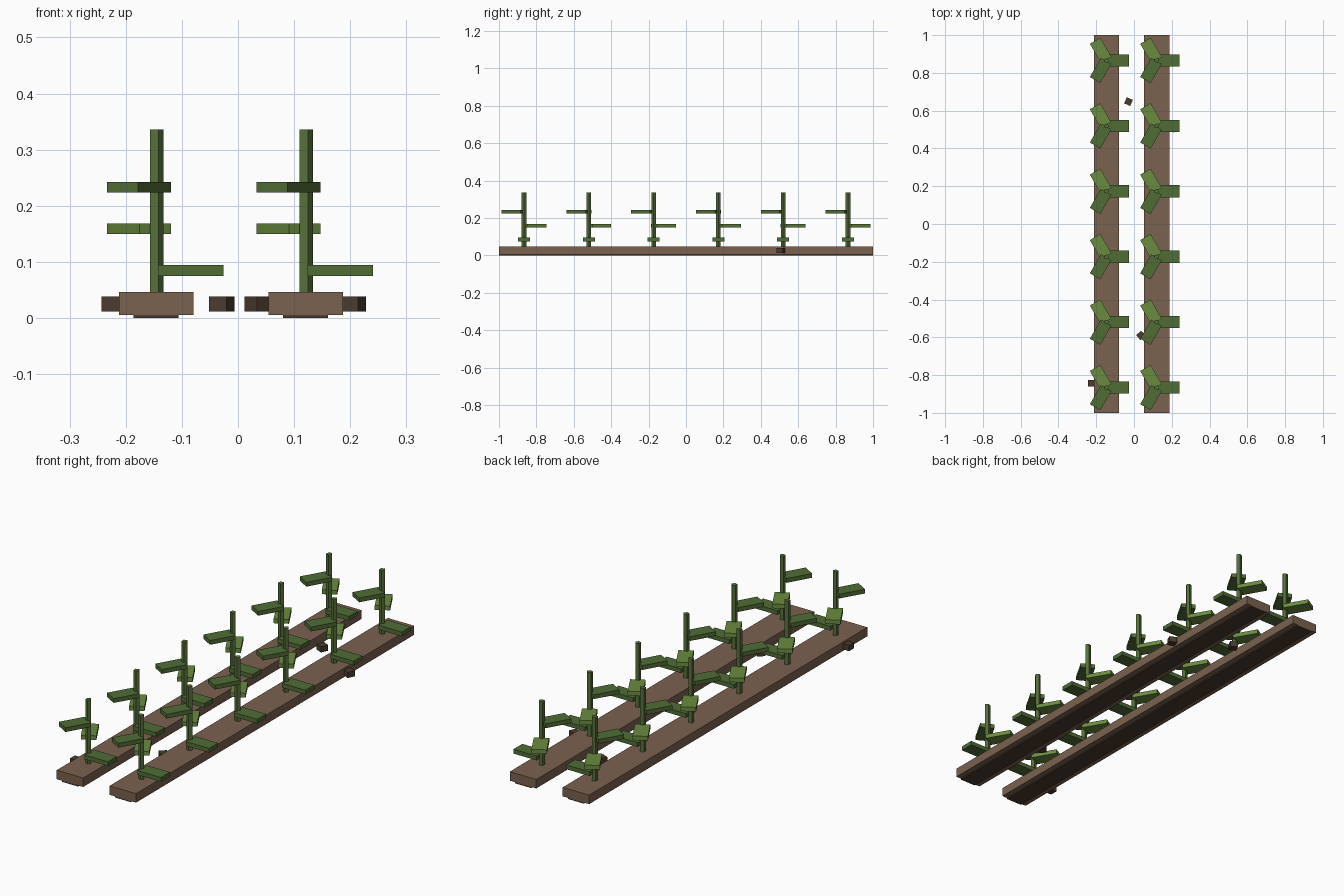
import bpy, math
from mathutils import Matrix, Vector

if "Cube" in bpy.data.objects:
    bpy.data.objects.remove(bpy.data.objects["Cube"])


def material(name, rgb):
    m = bpy.data.materials.new(name)
    m.diffuse_color = (*rgb, 1)
    m.use_nodes = True
    m.node_tree.nodes["Principled BSDF"].inputs["Base Color"].default_value = m.diffuse_color
    return m


SOIL = material("soil brown", (0.195, 0.122, 0.078))
DARK = material("dark earth", (0.072, 0.044, 0.028))
STEM = material("stem green", (0.095, 0.16, 0.042))
LEAF = material("leaf green", (0.08, 0.15, 0.036))
LIGHT = material("light leaf green", (0.145, 0.26, 0.05))


def box(name, centre, size, mat, angle=0):
    bpy.ops.mesh.primitive_cube_add(size=1, location=centre, rotation=(0, 0, math.radians(angle)))
    o = bpy.context.object
    o.name, o.scale = name, size
    o.data.materials.append(mat)
    return o


def stem(x, y):
    # five-sided stalk with a corner pointing to +x
    bpy.ops.mesh.primitive_cylinder_add(vertices=5, radius=0.0132, depth=0.298,
                                        location=(x, y, 0.187),
                                        rotation=(0, 0, math.radians(-90)))
    o = bpy.context.object
    o.name = "stem"
    o.data.materials.append(STEM)


# three leaves per plant: angle, height, colour
LEAVES = [(0, 0.085, LEAF), (120, 0.159, LIGHT), (240, 0.233, LEAF)]

for x in (-0.146, 0.1205):
    # raised bed and the narrow strip beneath it
    box("soil_bed", (x, 0, 0.0255), (0.133, 2, 0.041), SOIL)
    box("bed_base", (x, 0, 0.004), (0.08, 2, 0.008), DARK)
    # row of plants
    for i in range(6):
        y = (i - 2.5) * 0.3464
        stem(x, y)
        for angle, z, mat in LEAVES:
            a = math.radians(angle)
            box("leaf", (x + 0.0615 * math.cos(a), y + 0.0615 * math.sin(a), z),
                (0.117, 0.064, 0.0195), mat, angle)

# loose clods of earth beside the beds
for x, y, angle in [(-0.226, -0.843, 0), (-0.029, 0.648, -24), (0.036, -0.59, -50), (0.205, 0.507, -24)]:
    box("earth_clod", (x, y, 0.025), (0.035, 0.035, 0.026), DARK, angle)
